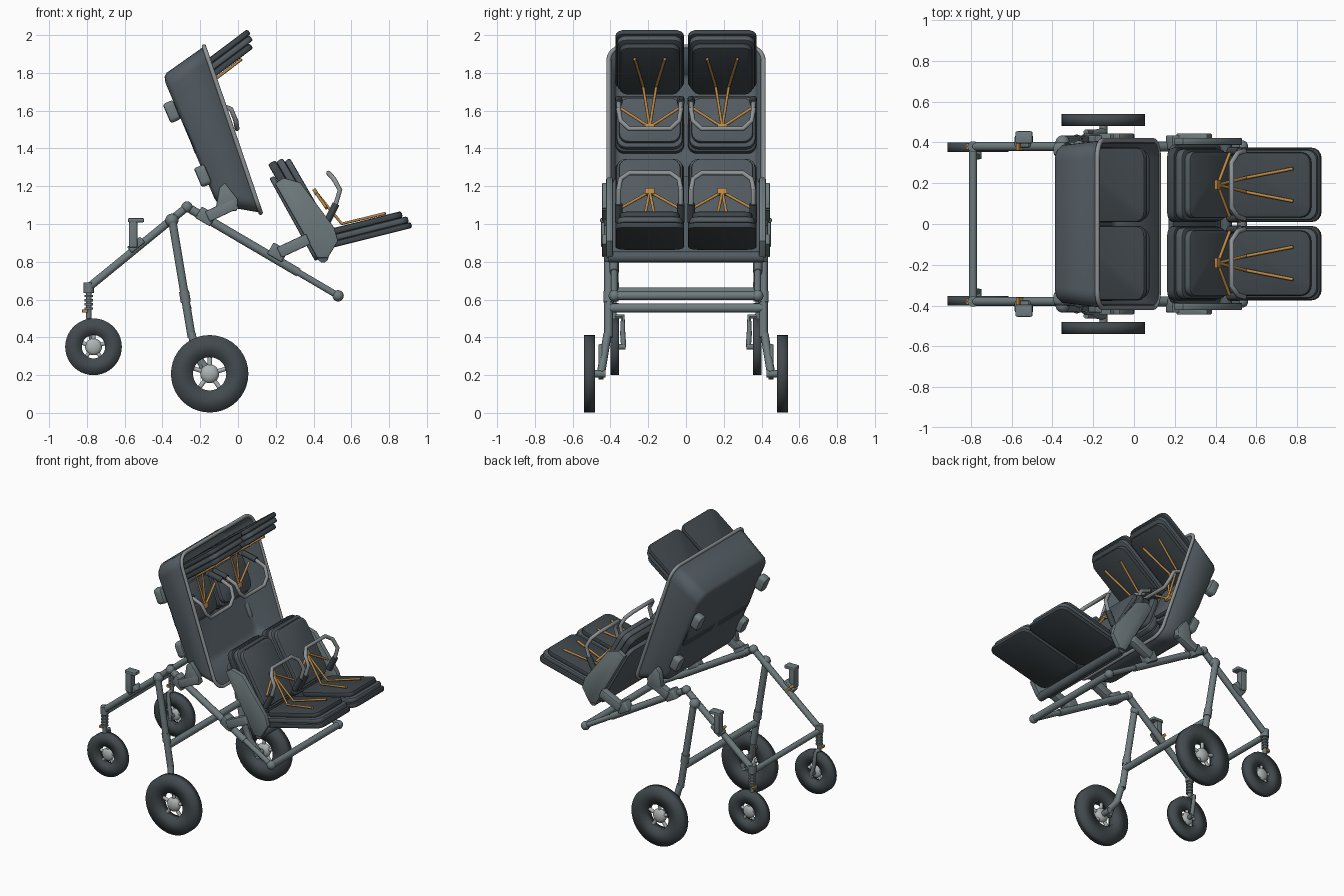
import bpy, bmesh
from math import sin, cos, pi, radians, atan2, hypot
from mathutils import Matrix, Vector

if "Cube" in bpy.data.objects:
    bpy.data.objects.remove(bpy.data.objects["Cube"], do_unlink=True)


def material(name, rgb):
    m = bpy.data.materials.new(name)
    m.use_nodes = True
    m.diffuse_color = (*rgb, 1)
    m.node_tree.nodes["Principled BSDF"].inputs["Base Color"].default_value = (*rgb, 1)
    return m


FRAME = material("frame grey", (.16, .2, .21))
SHELL = material("shell slate", (.085, .105, .12))
FABRIC = material("dark fabric", (.05, .062, .07))
TYRE = material("tyre rubber", (.055, .068, .075))
HUB = material("hub silver", (.42, .45, .46))
BAR = material("bar grey", (.27, .29, .3))
STRAP = material("strap orange", (.5, .25, .06))


def finish(ob, mat, angle=40):
    ob.data.materials.append(mat)
    bpy.ops.object.select_all(action='DESELECT')
    ob.select_set(True)
    bpy.context.view_layer.objects.active = ob
    if ob.type == 'CURVE':
        bpy.ops.object.convert(target='MESH')
    bpy.ops.object.shade_smooth_by_angle(angle=radians(angle))
    return bpy.context.object


def from_bmesh(name, bm, mat, angle=40):
    bmesh.ops.recalc_face_normals(bm, faces=bm.faces)
    me = bpy.data.meshes.new(name)
    bm.to_mesh(me)
    bm.free()
    ob = bpy.data.objects.new(name, me)
    bpy.context.collection.objects.link(ob)
    return finish(ob, mat, angle)


def tube(name, pts, r, mat=FRAME, closed=False):
    cu = bpy.data.curves.new(name, 'CURVE')
    cu.dimensions = '3D'
    cu.bevel_depth, cu.bevel_resolution, cu.use_fill_caps = r, 3, True
    sp = cu.splines.new('POLY')
    sp.points.add(len(pts) - 1)
    for p, co in zip(sp.points, pts):
        p.co = (*co, 1)
    sp.use_cyclic_u = closed
    ob = bpy.data.objects.new(name, cu)
    bpy.context.collection.objects.link(ob)
    return finish(ob, mat)


def rounded_rect(hx, hy, r, n=5):
    out = []
    for i, (sx, sy) in enumerate(((1, 1), (-1, 1), (-1, -1), (1, -1))):
        for k in range(n):
            a = (i + k / (n - 1)) * pi / 2
            out.append((sx * (hx - r) + r * cos(a), sy * (hy - r) + r * sin(a)))
    return out


def tilt(x, y, z, ang):
    """Local X runs along ang in the XZ plane, local Y stays across the model."""
    c, s = cos(ang), sin(ang)
    return Matrix(((c, 0, -s, x), (0, 1, 0, y), (s, 0, c, z), (0, 0, 0, 1)))


def prism(name, outline, mat4, thick, mat, bevel=.008):
    bm = bmesh.new()
    f = bm.faces.new([bm.verts.new((x, y, -thick / 2)) for x, y in outline])
    ext = bmesh.ops.extrude_face_region(bm, geom=[f])
    bmesh.ops.translate(bm, vec=(0, 0, thick), verts=[v for v in ext["geom"] if isinstance(v, bmesh.types.BMVert)])
    if bevel:
        edges = [e for e in bm.edges if len(e.link_faces) == 2 and e.calc_face_angle(0) > 1]
        bmesh.ops.bevel(bm, geom=edges, offset=bevel, segments=2, affect='EDGES', profile=.5)
    bm.transform(mat4)
    return from_bmesh(name, bm, mat)


def slab(name, x, y, z, ang, size, mat, corner=.01, bevel=.006):
    return prism(name, rounded_rect(size[0] / 2, size[1] / 2, corner), tilt(x, y, z, ang), size[2], mat, bevel)


def plate(name, pts, y, thick, mat, bevel=.006):
    """Upright plate from an outline in the XZ plane."""
    m = Matrix.Translation((0, y, 0)) @ Matrix.Rotation(pi / 2, 4, 'X')
    return prism(name, pts, m, thick, mat, bevel)


def ball(name, loc, r, mat, flat=1):
    bm = bmesh.new()
    bmesh.ops.create_uvsphere(bm, u_segments=20, v_segments=12, radius=r)
    bm.transform(Matrix.Translation(loc) @ Matrix.Diagonal((1, flat, 1, 1)))
    return from_bmesh(name, bm, mat)


def wheel(name, x, y, z, r, hole, hub, half):
    bm = bmesh.new()
    rings, n = [], 40
    for rad, dy in ((r, -half), (r, half), (hole, half), (hole, -half)):
        rings.append([bm.verts.new((x + rad * cos(2 * pi * k / n), y + dy, z + rad * sin(2 * pi * k / n)))
                      for k in range(n)])
    for a, b in zip(rings, rings[1:] + rings[:1]):
        for k in range(n):
            bm.faces.new((a[k], a[(k + 1) % n], b[(k + 1) % n], b[k]))
    from_bmesh(name + "_tyre", bm, TYRE, 120)
    ball(name + "_hub", (x, y, z), hub, HUB, half / hub * 1.05)
    for k in range(5):
        a = 2 * pi * k / 5 + .3
        tube(name + "_spoke", [(x, y, z), (x + hole * 1.04 * cos(a), y, z + hole * 1.04 * sin(a))], hub * .24, HUB)


# Frame, legs and wheels, mirrored across the width
for s, side in ((-1, "near"), (1, "far")):
    y, yl = s * .38, s * .41
    wheel("large_wheel_" + side, -.15, s * .51, .207, .205, .088, .05, .029)
    wheel("small_wheel_" + side, -.765, s * .377, .35, .15, .062, .045, .023)
    tube("rear_rail", [(-.79, y, .665), (-.27, y, 1.09)], .022)
    tube("front_rail", [(-.27, y, 1.09), (.53, y, .62)], .018)
    tube("front_rail_sleeve", [(-.25, y, 1.078), (.32, y, .743)], .024)
    ball("rail_joint", (-.27, y, 1.09), .03, FRAME)
    ball("rail_end", (.53, y, .62), .03, FRAME)
    # Large wheel leg and axle
    ball("leg_joint", (-.35, s * .4, 1.02), .035, FRAME)
    tube("leg", [(-.35, yl, 1.03), (-.245, yl, .4)], .023)
    tube("leg_collar", [(-.286, yl, .645), (-.276, yl, .585)], .028)
    tube("axle_arm", [(-.245, s * .415, .42), (-.22, s * .435, .3), (-.15, s * .45, .21)], .022)
    tube("axle", [(-.15, s * .425, .207), (-.15, s * .51, .207)], .02)
    tube("axle_damper", [(-.235, s * .45, .36), (-.17, s * .45, .18)], .014)
    # Caster: stem, spring, one-sided fork
    tube("caster_head", [(-.79, y, .69), (-.79, y, .635)], .027)
    tube("caster_stem", [(-.79, y, .65), (-.79, y, .5)], .014)
    for k in range(4):
        tube("caster_spring", [(-.79, y, .625 - k * .022), (-.79, y, .613 - k * .022)], .023)
    tube("caster_fork", [(-.79, y, .51), (-.79, s * .335, .51), (-.78, s * .335, .42), (-.765, s * .33, .35)], .014)
    tube("caster_axle", [(-.765, s * .32, .35), (-.765, s * .375, .35)], .016)
    slab("caster_lock", -.81, y, .54, 0, (.03, .03, .015), STRAP, .004, 0)
    # Latch bracket on the rear rail
    slab("latch_post", -.555, s * .425, .95, pi / 2, (.15, .05, .045), FRAME)
    slab("latch_top", -.54, s * .425, 1.02, 0, (.085, .06, .022), FRAME)
    slab("latch_foot", -.54, s * .405, .89, radians(39), (.09, .06, .04), FRAME)
    slab("latch_mark", -.555, s * .385, .885, radians(39), (.018, .05, .05), STRAP, .004, 0)
    # Seat adaptors on the front rail
    for x, z in ((-.12, 1.06), (.26, .87)):
        slab("adaptor_clamp", x - .05, s * .4, z - .02, radians(-30), (.09, .07, .07), FRAME)
        slab("adaptor_block", x + .035, s * .42, z + .015, radians(25), (.17, .05, .06), FRAME)
    plate("carrier_adaptor", [(-.1, 1.19), (-.07, 1.22), (0, 1.13), (-.005, 1.07), (-.12, 1.07)], s * .425, .04, FRAME)
    # Side plate of the lower seat
    plate("seat_side_plate", [(.195, 1.215), (.24, 1.245), (.33, 1.22), (.51, .98), (.53, .91), (.475, .82),
                              (.42, .82)], s * .405, .035, FRAME)

for name, x, z, h, r in (("rear_crossbar", -.79, .645, .38, .02), ("foot_bar", .53, .62, .38, .024),
                         ("leg_crossbar", -.27, .555, .41, .024), ("seat_crossbar", .45, .825, .41, .03)):
    tube(name, [(x, -h, z), (x, h, z)], r, SHELL if "seat" in name else FRAME)

# Carrier tub: rounded sections lofted from the rim to the floor
rim_a, rim_b = Vector((-.18, 1.94)), Vector((.12, 1.06))
flr_a, flr_b = Vector((-.4, 1.785)), Vector((-.11, 1.1))


def tub_ring(t, shrink, r):
    a, b = rim_a.lerp(flr_a, t), rim_b.lerp(flr_b, t)
    c, d = (a + b) / 2, b - a
    m = tilt(c.x, 0, c.y, atan2(d.y, d.x))
    return [m @ Vector((px, py, 0))
            for px, py in rounded_rect(d.length / 2 - shrink, .41 - .025 * t - shrink, r, 7)]


bm = bmesh.new()
rings = [[bm.verts.new(p) for p in tub_ring(*q)]
         for q in ((0, 0, .08), (.9, 0, .08), (.97, .012, .07), (1, .04, .05))]
for a, b in zip(rings, rings[1:]):
    for k in range(len(a)):
        bm.faces.new((a[k - 1], a[k], b[k], b[k - 1]))
bm.faces.new(rings[-1])
tub = from_bmesh("carrier_tub", bm, SHELL)
mod = tub.modifiers.new("wall", 'SOLIDIFY')
mod.thickness, mod.offset = .015, -1
tube("carrier_rim", tub_ring(0, 0, .08), .012, BAR, closed=True)
for s in (-1, 1):
    for x, z in ((-.35, 1.595), (-.185, 1.255)):
        slab("carrier_foot", x, s * .365, z, radians(-67), (.11, .07, .06), FRAME, .025, .012)


def seat_unit(label, hx, hz, ang, m, seat_len):
    """Pair of seats hinged at (hx, hz); m flips which side the seats face."""
    u = Vector((cos(ang), sin(ang)))
    w = Vector((-sin(ang), cos(ang))) * m

    def at(p, q, y):
        v = u * p + w * q
        return (hx + v.x, y, hz + v.y)

    def layer(name, y, a, side, start, end, off, thick, width, mat):
        mid = (start + end) / 2
        x = hx + cos(a) * mid - sin(a) * off * side
        z = hz + sin(a) * mid + cos(a) * off * side
        slab(label + name, x, y, z, a, (end - start, width, thick), mat, .05, .01)

    base = ang + m * radians(106)
    for yc in (-.192, .192):
        # Backrest and seat cushions in stepped layers
        layer("_backrest_shell", yc, ang, m, 0, .49, -.055, .032, .365, FABRIC)
        layer("_backrest_pad", yc, ang, m, .02, .48, -.022, .034, .345, SHELL)
        layer("_backrest_cushion", yc, ang, m, .04, .455, .012, .034, .32, FABRIC)
        layer("_seat_shell", yc, base, -m, 0, seat_len, -.02, .045, .365, FABRIC)
        layer("_seat_pad", yc, base, -m, .02, seat_len - .01, .022, .04, .35, SHELL)
        layer("_seat_cushion", yc, base, -m, .04, seat_len - .03, .058, .034, .325, SHELL)
        # Harness: shoulder straps, hip straps, buckle
        buckle = at(.039, .238, yc)
        slab(label + "_buckle", buckle[0], yc, buckle[2], base, (.035, .05, .02), STRAP, .006, .003)
        for d in (-1, 1):
            tube(label + "_shoulder_strap", [buckle, at(.133, .04, yc + d * .035), at(.371, .038, yc + d * .08)],
                 .008, STRAP)
            tube(label + "_hip_strap", [buckle, at(.075, .14, yc + d * .155)], .008, STRAP)
            tube(label + "_bar_mount", [at(.06, .07, yc + d * .165), at(.13, .15, yc + d * .165)], .02, FABRIC)
        # Bumper bar
        half = [(.11, .12, .165), (.167, .216, .165), (.15, .28, .155), (.13, .318, .11)]
        path = [at(p, q, yc - y) for p, q, y in half] + [at(p, q, yc + y) for p, q, y in reversed(half)]
        tube(label + "_bumper_bar", path, .013, BAR)


seat_unit("lower", .43, .93, radians(14), 1, .47)
seat_unit("upper", -.3, 1.68, radians(37), -1, .32)
# Backing panel that joins the lower seats
slab("lower_backing", .3, 0, 1.03, radians(119), (.5, .78, .03), SHELL, .05, .008)
